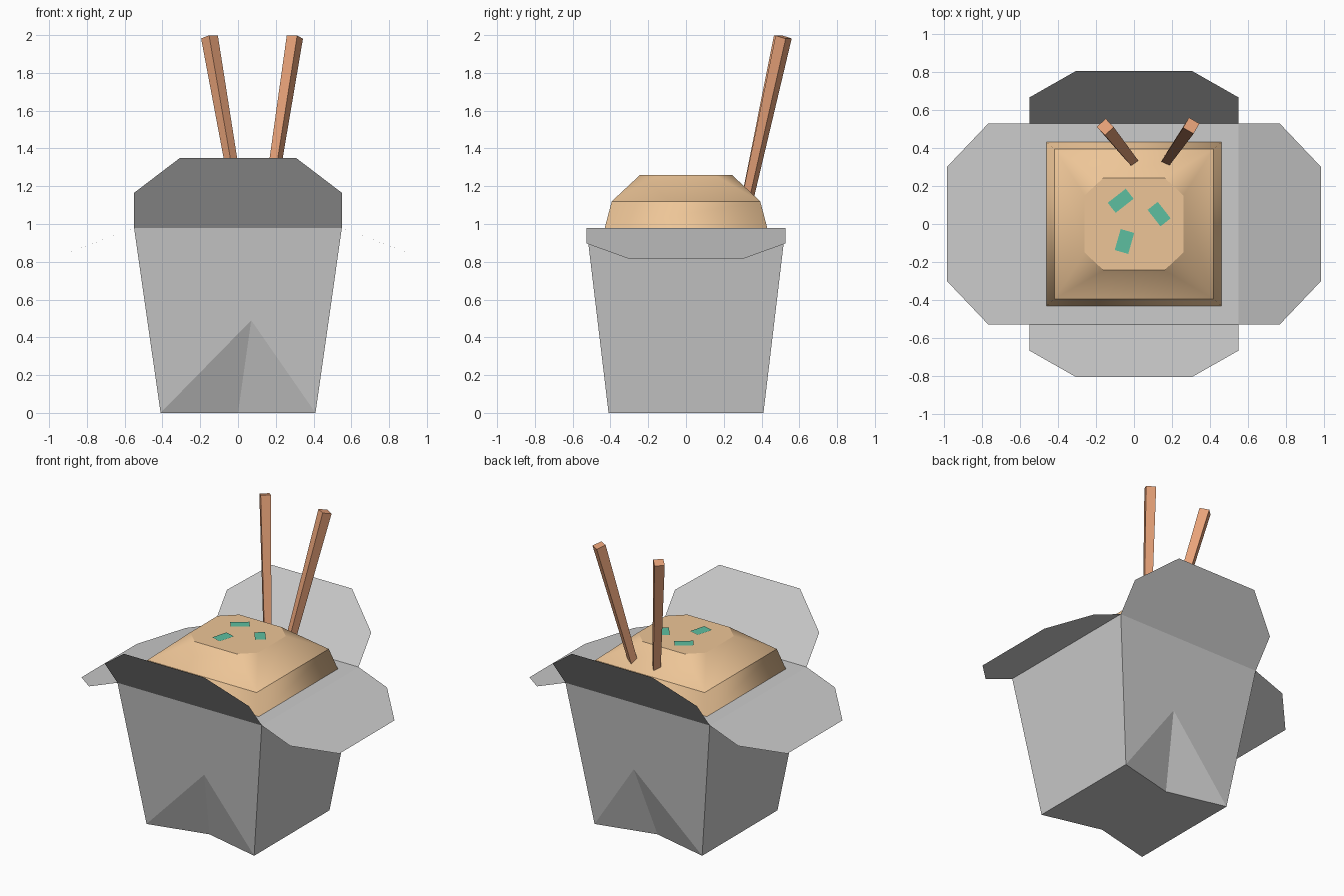
import bpy, bmesh
from math import radians, cos, sin
from mathutils import Vector, Matrix

if "Cube" in bpy.data.objects:
    bpy.data.objects.remove(bpy.data.objects["Cube"])


def material(name, rgb):
    m = bpy.data.materials.new(name)
    m.diffuse_color = (*rgb, 1)
    m.use_nodes = True
    m.node_tree.nodes["Principled BSDF"].inputs["Base Color"].default_value = m.diffuse_color
    return m


def add_object(name, bm, mat=None, recalc=True):
    if recalc:
        bmesh.ops.recalc_face_normals(bm, faces=bm.faces[:])
    me = bpy.data.meshes.new(name)
    bm.to_mesh(me)
    bm.free()
    if mat:
        me.materials.append(mat)
    ob = bpy.data.objects.new(name, me)
    bpy.context.collection.objects.link(ob)
    return ob


def verts(bm, pts):
    return [bm.verts.new(p) for p in pts]


def rect(hx, hy, z):
    return [(-hx, -hy, z), (hx, -hy, z), (hx, hy, z), (-hx, hy, z)]


food_mat = material("food_tan", (0.85, 0.56, 0.31))
wood_mat = material("stick_wood", (0.80, 0.36, 0.19))
green_mat = material("garnish_green", (0.11, 0.52, 0.35))

BASE, RIM_X, RIM_Y, RIM_Z = 0.41, 0.55, 0.527, 0.98

# Carton: tapered closed box with an inward folded pleat on front and back
bm = bmesh.new()
b = verts(bm, rect(BASE, BASE, 0))
t = verts(bm, rect(RIM_X, RIM_Y, RIM_Z))
bm.faces.new(t)
creases = []
for i, s in ((0, -1), (2, 1)):
    j = i + 1
    crease = bm.verts.new((0, s * (BASE - 0.10), 0))
    apex = bm.verts.new((0.07, s * (BASE + RIM_Y) / 2, RIM_Z / 2))
    bm.faces.new((b[i], apex, b[j], t[j], t[i]))
    bm.faces.new((b[i], crease, apex))
    bm.faces.new((crease, b[j], apex))
    creases.append(crease)
bm.faces.new((b[1], b[2], t[2], t[1]))
bm.faces.new((b[3], b[0], t[0], t[3]))
bm.faces.new((b[0], creases[0], b[1], b[2], creases[1], b[3]))
add_object("carton", bm)


# Lid flaps: thin sheets with clipped corners, half profile (out, width, z)
def flap(name, profile, axis, sign):
    bm = bmesh.new()
    outline = [(o, w, z) for o, w, z in profile]
    outline += [(o, -w, z) for o, w, z in reversed(profile)]
    f = bm.faces.new(verts(bm, [(sign * o, w, z) if axis == "x" else (w, sign * o, z)
                                for o, w, z in outline]))
    f.normal_update()
    if f.normal.z < 0:
        f.normal_flip()
    add_object(name, bm, recalc=False)


side = [(RIM_X, RIM_Y, RIM_Z), (0.767, RIM_Y, 0.897), (0.983, 0.30, 0.815)]
end = [(RIM_Y, RIM_X, RIM_Z), (0.665, RIM_X, 1.165), (0.803, 0.307, 1.35)]
for label, prof, axis, sign in (("left", side, "x", -1), ("right", side, "x", 1),
                                ("front", end, "y", -1), ("back", end, "y", 1)):
    flap(label + "_flap", prof, axis, sign)

# Food: rectangular mound rising to a flat octagonal top
bm = bmesh.new()
low = verts(bm, rect(0.46, 0.43, RIM_Z))
mid = verts(bm, rect(0.417, 0.393, 1.12))
top = []
for sx, sy, _ in rect(1, 1, 0):
    pair = [(sx * 0.26, sy * 0.15, 1.26), (sx * 0.16, sy * 0.243, 1.26)]
    top += verts(bm, pair if sx * sy > 0 else pair[::-1])
for i in range(4):
    j = (i + 1) % 4
    bm.faces.new((low[i], low[j], mid[j], mid[i])).smooth = True
    bm.faces.new((mid[i], mid[j], top[2 * j], top[2 * i + 1])).smooth = True
    bm.faces.new((mid[i], top[2 * i + 1], top[2 * i])).smooth = True
bm.faces.new(top)
bm.faces.new(low[::-1])
for e in bm.edges:
    if abs(e.verts[0].co.z - e.verts[1].co.z) < 1e-4:
        e.smooth = False
add_object("food_mound", bm, food_mat)

# Garnish: small flat rectangles on top
for n, (x, y, l, w, ang) in enumerate(((-0.07, 0.122, 0.12, 0.067, 38),
                                       (0.132, 0.052, 0.11, 0.068, -52),
                                       (-0.05, -0.092, 0.115, 0.074, 74))):
    bm = bmesh.new()
    f = bm.faces.new(verts(bm, rect(l / 2, w / 2, 0)))
    bm.transform(Matrix.Translation((x, y, 1.264)) @ Matrix.Rotation(radians(ang), 4, "Z"))
    add_object(f"garnish_{n + 1}", bm, green_mat, recalc=False)


# Chopsticks: tapered square bars leaning back
def chopstick(name, start, finish, spin):
    a, c = Vector(start), Vector(finish)
    d = c - a
    bm = bmesh.new()
    bmesh.ops.create_cone(bm, cap_ends=True, segments=4, radius1=0.03,
                          radius2=0.045, depth=d.length)
    aim = Vector((0, 0, 1)).rotation_difference(d).to_matrix().to_4x4()
    bm.transform(Matrix.Translation((a + c) / 2) @ aim @ Matrix.Rotation(radians(spin), 4, "Z"))
    add_object(name, bm, wood_mat)


chopstick("left_chopstick", (0.02, 0.297, 1.0), (-0.151, 0.51, 1.99), -2)
chopstick("right_chopstick", (0.148, 0.297, 1.0), (0.301, 0.517, 1.99), 15)
